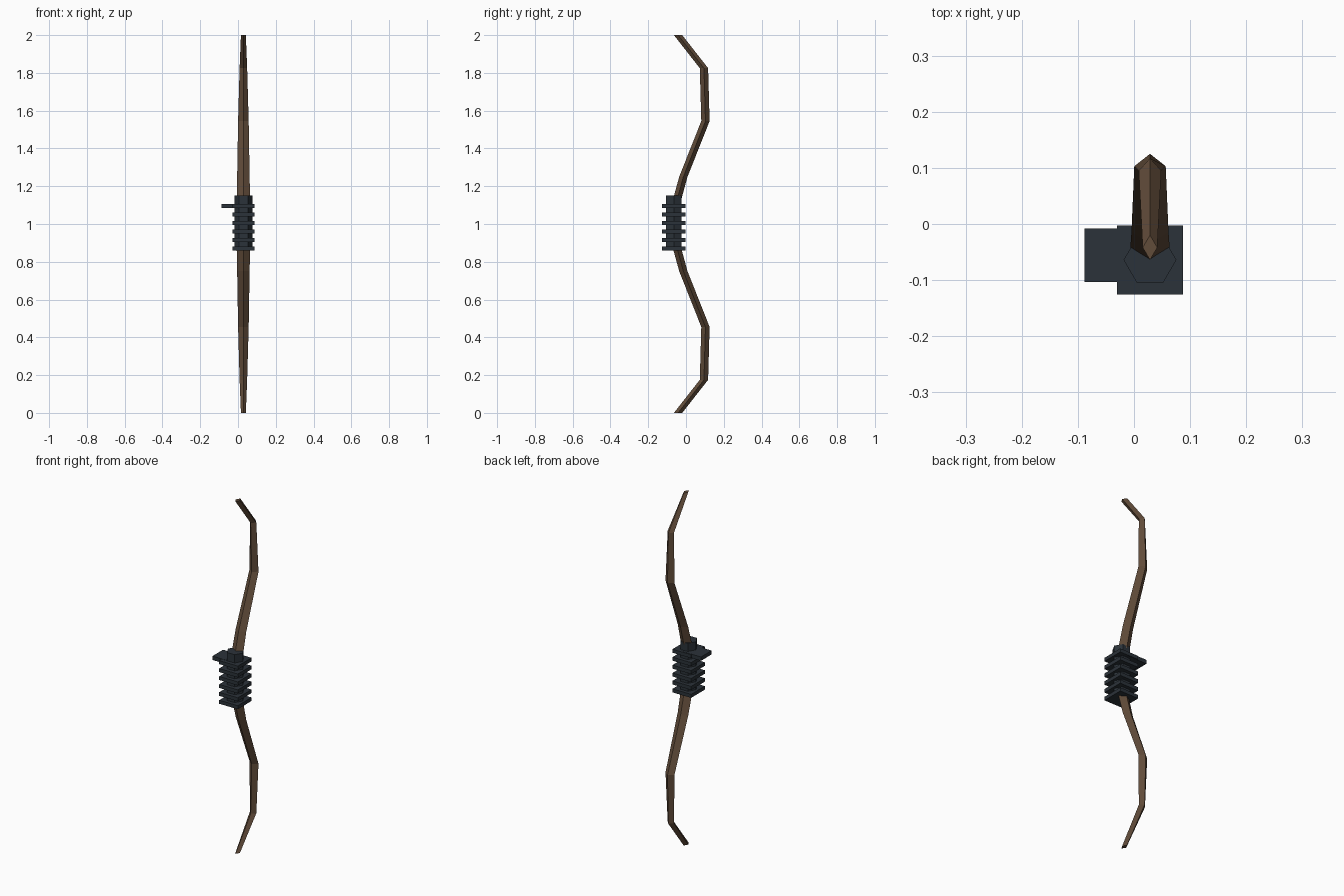
import bpy, bmesh
from math import cos, sin, pi

if "Cube" in bpy.data.objects:
    bpy.data.objects.remove(bpy.data.objects["Cube"])

CX, CY = 0.0285, -0.064   # axis of the grip


def material(name, rgb):
    m = bpy.data.materials.new(name)
    m.diffuse_color = (*rgb, 1)
    m.use_nodes = True
    m.node_tree.nodes["Principled BSDF"].inputs["Base Color"].default_value = m.diffuse_color
    return m


wood = material("brown_wood", (0.12, 0.072, 0.042))
dark = material("dark_wrap", (0.024, 0.032, 0.041))


def loft(name, sections, mat):
    """Skin matching point loops and cap both ends."""
    bm = bmesh.new()
    rings = [[bm.verts.new(p) for p in s] for s in sections]
    n = len(rings[0])
    for a, b in zip(rings, rings[1:]):
        for i in range(n):
            j = (i + 1) % n
            bm.faces.new((a[i], a[j], b[j], b[i]))
    bm.faces.new(rings[0][::-1])
    bm.faces.new(rings[-1])
    bmesh.ops.recalc_face_normals(bm, faces=bm.faces)
    me = bpy.data.meshes.new(name)
    bm.to_mesh(me)
    bm.free()
    me.materials.append(mat)
    ob = bpy.data.objects.new(name, me)
    bpy.context.collection.objects.link(ob)
    return ob


def box(name, x0, x1, y0, y1, z0, z1, mat):
    return loft(name, [[(x0, y0, z), (x1, y0, z), (x1, y1, z), (x0, y1, z)]
                       for z in (z0, z1)], mat)


# Bow stave: diamond sections (height from middle, y, half width), mirrored top to bottom
half = [(0.10, -0.055, 0.036), (0.25, -0.014, 0.033), (0.545, 0.103, 0.028),
        (0.825, 0.095, 0.020), (1.0, -0.042, 0.013)]
path = [(-h, y, w) for h, y, w in reversed(half)] + half
loft("bow_stave", [[(CX - w, y, 1 + h), (CX, y - 0.022, 1 + h),
                    (CX + w, y, 1 + h), (CX, y + 0.022, 1 + h)]
                   for h, y, w in path], wood)

# Hexagonal grip core
loft("grip_core", [[(CX + 0.047 * cos(k * pi / 3), CY + 0.047 * sin(k * pi / 3), z)
                    for k in range(6)] for z in (0.862, 1.152)], dark)

# Square wrap bands around the grip
for i in range(6):
    z = 0.87 + i * 0.045
    box(f"grip_band_{i + 1}", CX - 0.0585, CX + 0.0585, CY - 0.062, CY + 0.061,
        z - 0.01, z + 0.01, dark)

# Arrow rest shelf on the left
box("arrow_rest", -0.0885, CX, -0.103, -0.008, 1.084, 1.106, dark)
